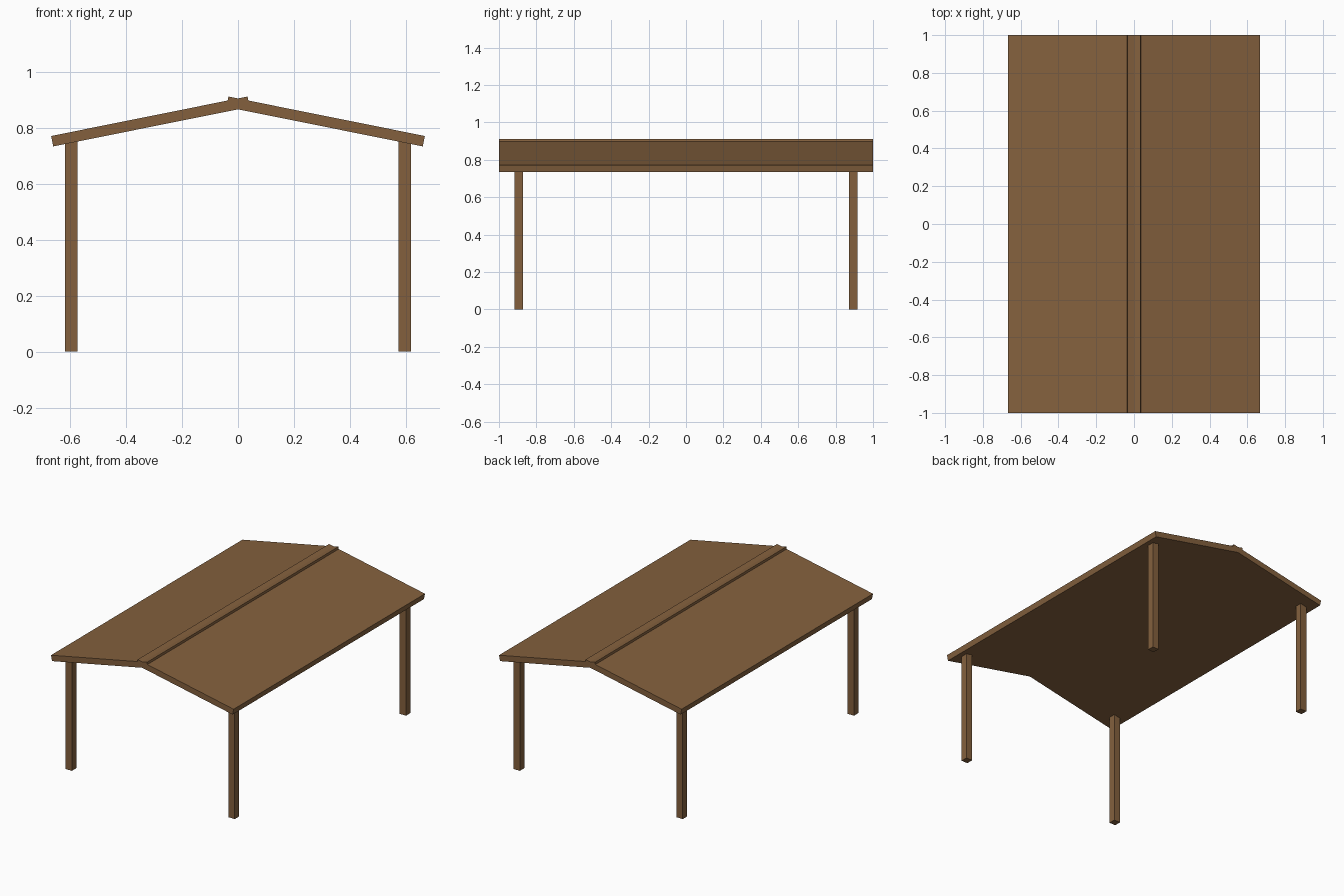
import bpy
import bmesh
from mathutils import Vector

default = bpy.data.objects.get("Cube")
if default:
    bpy.data.objects.remove(default, do_unlink=True)

wood = bpy.data.materials.new("brown_wood")
wood.use_nodes = True
colour = (0.23, 0.118, 0.048, 1.0)
wood.diffuse_color = colour
wood.node_tree.nodes["Principled BSDF"].inputs["Base Color"].default_value = colour


def extrude_profile(name, points, y_start, y_end):
    """Extrude a closed x-z profile along y into a solid part."""
    bm = bmesh.new()
    face = bm.faces.new([bm.verts.new((x, y_start, z)) for x, z in points])
    grown = bmesh.ops.extrude_face_region(bm, geom=[face])
    verts = [v for v in grown["geom"] if isinstance(v, bmesh.types.BMVert)]
    bmesh.ops.translate(bm, verts=verts, vec=(0, y_end - y_start, 0))
    bmesh.ops.recalc_face_normals(bm, faces=bm.faces)
    mesh = bpy.data.meshes.new(name)
    bm.to_mesh(mesh)
    bm.free()
    mesh.materials.append(wood)
    obj = bpy.data.objects.new(name, mesh)
    bpy.context.collection.objects.link(obj)
    return obj


# Roof slabs: each runs from the eave up past the ridge, so the two cross
thickness = 0.038
eave = Vector((0.668, 0.771))
ridge = Vector((-0.034, 0.912))
slope = (ridge - eave).normalized()
down = Vector((slope.y, -slope.x))
if down.y > 0:
    down = -down
slab = [eave, ridge, ridge + down * thickness, eave + down * thickness]

# Posts: square, with their tops let into the roof
half = 0.023
post_x, post_y, post_top = 0.596, 0.895, 0.755

for side, sx in (("left", 1), ("right", -1)):
    extrude_profile(f"{side}_roof_slab", [(sx * p.x, p.y) for p in slab], -1, 1)
    for end, sy in (("front", -1), ("back", 1)):
        x, y = sx * post_x, sy * post_y
        section = [(x - half, 0), (x + half, 0), (x + half, post_top), (x - half, post_top)]
        extrude_profile(f"{end}_{side}_post", section, y - half, y + half)
